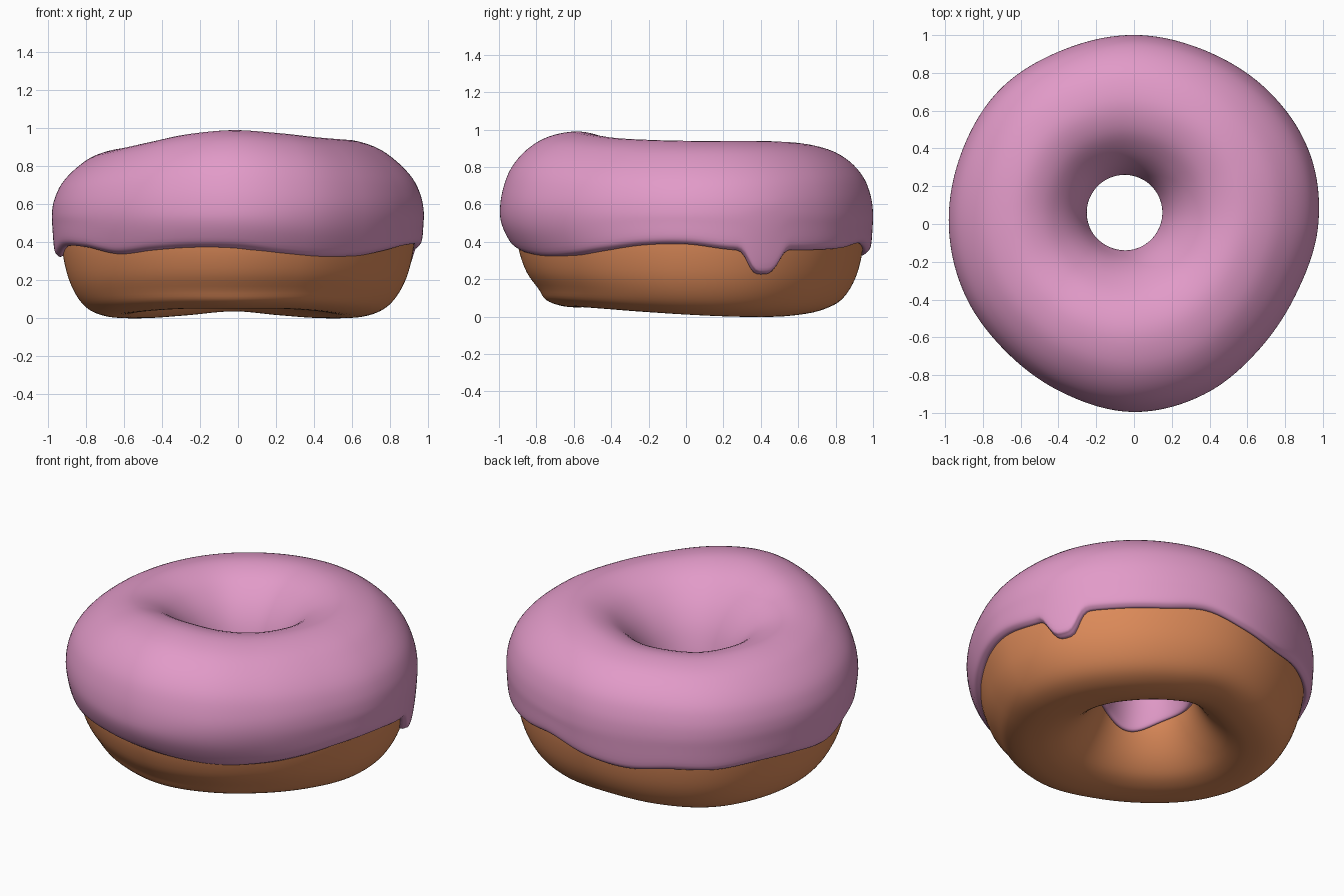
import bpy, bmesh, math

if "Cube" in bpy.data.objects:
    bpy.data.objects.remove(bpy.data.objects["Cube"])

SEG = 288           # steps around the ring
HOLE = (-0.05, 0.06)

# Values read at even angles, starting at +x and going counter-clockwise
RADIUS = [.975, 1.003, 1.0, .992, 1.0, .995, 1.005, .988, .98, .97, .957, .97, .995, .975, .938, .935]
CREST = [.94, .94, .938, .928, .91, .90, .89, .89, .89, .90, .93, .97, .99, .975, .955, .945]
FOOT = [.01, 0, 0, .015, .035, .015, 0, 0, .01, .025, .04, .05, .05, .05, .04, .025]
EDGE = [.39, .36, .36, .36, .37, .395, .35, .325, .345, .34, .355, .345,
        .325, .38, .375, .34, .36, .375, .37, .335, .315, .325, .355, .385]


def cubic(a, b, c, d, t):
    return b + .5 * t * (c - a + t * (2 * a - 5 * b + 4 * c - d + t * (3 * (b - c) + d - a)))


def around(table, ang):
    """Smooth periodic lookup by angle."""
    n = len(table)
    f = (ang / math.tau % 1) * n
    i = int(f)
    return cubic(*[table[(i + k) % n] for k in (-1, 0, 1, 2)], f - i)


def smooth(pts, closed, steps=4):
    """Smooth a section of (r, z) points."""
    n, out = len(pts), []
    for i in range(n if closed else n - 1):
        q = [pts[(i + k) % n] if closed else pts[min(max(i + k, 0), n - 1)] for k in (-1, 0, 1, 2)]
        for j in range(steps):
            out.append(tuple(cubic(*[p[c] for p in q], j / steps) for c in (0, 1)))
    if not closed:
        out.append(pts[-1])
    return out


def angle_gap(a, deg):
    return (math.degrees(a) - deg + 180) % 360 - 180


def front(a):
    return max(0, -math.sin(a)) ** 2


def make_ring(name, section, closed, material):
    """Sweep an angle-dependent section of (fraction from hole to rim, z)."""
    bm = bmesh.new()
    rings = []
    for i in range(SEG):
        a = math.tau * i / SEG
        pts, r_in, r_out = section(a)
        ca, sa = math.cos(a), math.sin(a)
        ring = []
        for s, z in smooth(pts, closed):
            x = (HOLE[0] + r_in * ca) * (1 - s) + r_out * ca * s
            y = (HOLE[1] + r_in * sa) * (1 - s) + r_out * sa * s
            ring.append(bm.verts.new((x, y, z)))
        rings.append(ring)
    n = len(rings[0])
    for i in range(SEG):
        p, q = rings[i], rings[(i + 1) % SEG]
        for j in range(n if closed else n - 1):
            k = (j + 1) % n
            bm.faces.new((p[j], q[j], q[k], p[k]))
    bmesh.ops.recalc_face_normals(bm, faces=bm.faces)
    top = max(bm.faces, key=lambda f: f.calc_center_median().z)
    if top.normal.z < 0:
        bmesh.ops.reverse_faces(bm, faces=bm.faces)
    me = bpy.data.meshes.new(name)
    bm.to_mesh(me)
    bm.free()
    me.materials.append(material)
    for f in me.polygons:
        f.use_smooth = True
    ob = bpy.data.objects.new(name, me)
    bpy.context.collection.objects.link(ob)
    return ob


def dough_section(a):
    crest, foot = around(CREST, a), around(FOOT, a)
    base = [(1, .45), (.99, .34), (.945, .21), (.875, .11), (.79, .045), (.68, .01), (.56, .0),
            (.43, .01), (.3, .05), (.17, .14), (.06, .27), (0, .42), (0, .55), (.06, .68),
            (.2, .80), (.45, .88), (.7, .83), (.88, .72), (.97, .59)]
    pts = []
    for s, z in base:
        if z > .45:
            z = .45 + (z - .45) * (crest - .05 - .45) / .45
        else:
            z += foot * (.45 - z) / .45
        pts.append((s - .06 * front(a) * (.3 < z < .4 and 0 or max(0, .3 - z) / .3 if s > .8 else 0), z))
    return pts, .24, around(RADIUS, a) - .05 - .045 * front(a)


def icing_section(a):
    R, crest = around(RADIUS, a), around(CREST, a)
    # outer lower edge with one long drip
    e = around(EDGE, a) - .13 * math.exp(-abs(angle_gap(a, 25.5) / 6) ** 3.5)
    t = .05 + .045 * front(a)
    k = (.3 + 1.3 * front(a)) * (.57 - e) ** 2
    sink = .7 * (.45 - e) ** 2
    w = R - .2
    m = (e + .035 + .57) / 2
    km = (.3 + 1.3 * front(a)) * (.57 - m) ** 2
    pts = [(1 - (max(t, k) + .04 + sink) / w, e + .04),
           (1 - (max(t, k + .03) + sink * .5) / w, e),
           (1 - (k + .014) / w, e + .006),
           (1 - k * .75 / w, e + .035), (1 - km / w, m)]
    # rounded top, fuller at the front and back
    full = .03 * math.sin(a) ** 2 + .004
    for s, z, g in [(1, .56, 0), (.982, .64, .6), (.93, .73, 1), (.83, .82, 1), (.69, .9, .5), (.5, .94, 0),
                    (.32, .9, 0), (.18, .81, 0), (.08, .7, 0), (.02, .58, 0), (0, .48, 0)]:
        z += g * full
        pts.append((s, .5 + (z - .5) * (crest - .5) / .44 if z > .5 else z))
    # lip inside the hole
    ei = .32 - .06 * math.exp(-(angle_gap(a, 250) / 30) ** 2)
    q = 1.5 * (.45 - ei) ** 2
    pts += [(q / w, ei + .04), ((q + .02) / w, ei), ((q + .045) / w, ei + .01), ((q + .07) / w, ei + .05)]
    return pts, .2, R


def flat(name, rgb):
    m = bpy.data.materials.new(name)
    m.diffuse_color = (*rgb, 1)
    m.use_nodes = True
    m.node_tree.nodes["Principled BSDF"].inputs["Base Color"].default_value = m.diffuse_color
    return m


make_ring("dough", dough_section, True, flat("baked_brown", (.72, .255, .10)))
make_ring("icing", icing_section, False, flat("pink_icing", (.76, .325, .58)))
